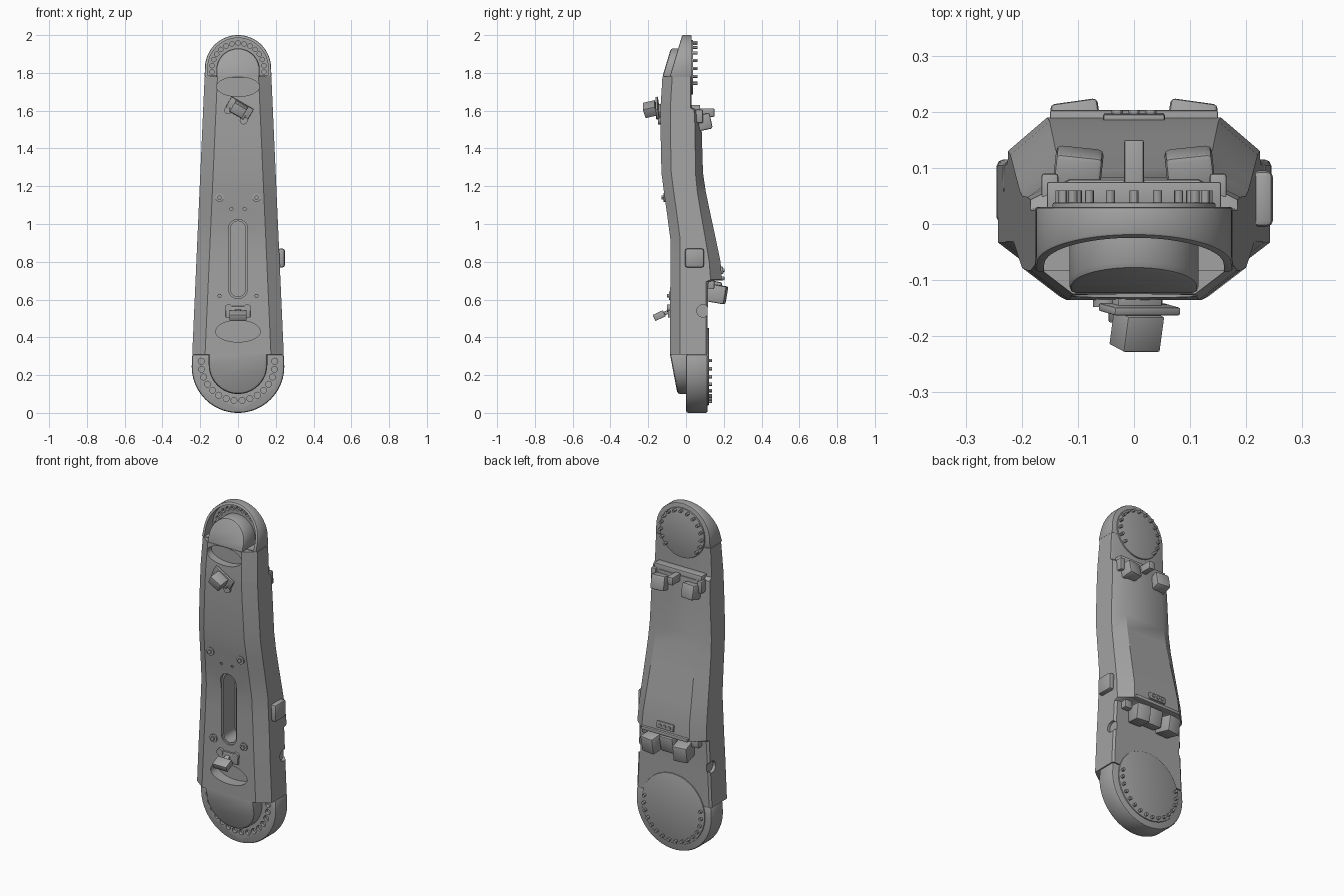
import bpy, bmesh, math
from mathutils import Matrix, Euler

if "Cube" in bpy.data.objects:
    bpy.data.objects.remove(bpy.data.objects["Cube"])

metal = bpy.data.materials.new("mid grey metal")
metal.diffuse_color = (0.36, 0.36, 0.36, 1)
metal.use_nodes = True
metal.node_tree.nodes["Principled BSDF"].inputs["Base Color"].default_value = metal.diffuse_color


def finish(name, bm, bevel=0.0):
    bmesh.ops.recalc_face_normals(bm, faces=bm.faces)
    me = bpy.data.meshes.new(name)
    bm.to_mesh(me)
    bm.free()
    me.materials.append(metal)
    ob = bpy.data.objects.new(name, me)
    bpy.context.collection.objects.link(ob)
    if bevel:
        m = ob.modifiers.new("bevel", 'BEVEL')
        m.width, m.segments, m.limit_method = bevel, 2, 'ANGLE'
        m.angle_limit = math.radians(40)
        bake(ob)
    return ob


def bake(ob):
    dg = bpy.context.evaluated_depsgraph_get()
    me = bpy.data.meshes.new_from_object(ob.evaluated_get(dg))
    ob.modifiers.clear()
    ob.data = me


def add_prism(bm, pts, y0, y1):
    front = [bm.verts.new((x, y0(z) if callable(y0) else y0, z)) for x, z in pts]
    back = [bm.verts.new((x, y1, z)) for x, z in pts]
    bm.faces.new(front)
    bm.faces.new(back[::-1])
    n = len(pts)
    for i in range(n):
        bm.faces.new((front[i], front[(i + 1) % n], back[(i + 1) % n], back[i]))


def prisms(name, outlines, y0, y1, bevel=0.0):
    bm = bmesh.new()
    for pts in outlines:
        add_prism(bm, pts, y0, y1)
    return finish(name, bm, bevel)


def arc(cx, cz, rx, rz, a0=0, a1=360, n=32):
    full = a1 - a0 == 360
    angles = [math.radians(a0 + (a1 - a0) * i / n) for i in range(n if full else n + 1)]
    return [(cx + rx * math.cos(a), cz + rz * math.sin(a)) for a in angles]


def circles(cx, cz, ring, r, a0, a1, count):
    return [arc(x, z, r, r, n=12) for x, z in arc(cx, cz, ring, ring, a0, a1, count - 1)]


def slot(r, z0, z1):
    return arc(0, z1 - r, r, r, 0, 180, 16) + arc(0, z0 + r, r, r, 180, 359.9, 16)


def box(name, loc, size, rot=(0, 0, 0), bevel=0.006):
    bm = bmesh.new()
    e = Euler([math.radians(a) for a in rot]).to_matrix().to_4x4()
    bmesh.ops.create_cube(bm, size=1, matrix=Matrix.Translation(loc) @ e @ Matrix.Diagonal((*size, 1)))
    return finish(name, bm, bevel)


def cut(ob, cutter):
    m = ob.modifiers.new("cut", 'BOOLEAN')
    m.object, m.operation, m.solver = cutter, 'DIFFERENCE', 'EXACT'
    bpy.context.view_layer.update()
    bake(ob)
    bpy.data.objects.remove(cutter)


def half_width(z):
    return 0.245 - (z - 0.25) * 0.0446


# arm shell: z, front y, back y, back chamfer
SECTIONS = [(0.31, -.085, .115, .01), (0.55, -.085, .115, .01), (0.695, -.083, .118, .012),
            (0.705, -.083, .19, .06), (0.80, -.083, .183, .06), (0.92, -.083, .158, .055),
            (1.05, -.10, .13, .05), (1.17, -.117, .105, .045), (1.27, -.13, .09, .04),
            (1.50, -.135, .083, .035), (1.60, -.135, .078, .035), (1.615, -.135, .03, .005),
            (1.78, -.125, .03, .005)]


def front_y(z):
    for a, b in zip(SECTIONS, SECTIONS[1:]):
        if a[0] <= z <= b[0]:
            return a[1] + (b[1] - a[1]) * (z - a[0]) / (b[0] - a[0])


bm = bmesh.new()
rings = []
for z, f, b, c in SECTIONS:
    w = half_width(z)
    k = 0.07 if c > 0.02 else 0.012
    half = [(w - .068, f), (w, f + .052), (w, b - c), (w - k, b)]
    loop = half + [(-x, y) for x, y in half[::-1]]
    rings.append([bm.verts.new((x, y, z)) for x, y in loop])
for lo, hi in zip(rings, rings[1:]):
    for i in range(8):
        j = (i + 1) % 8
        bm.faces.new((lo[i], lo[j], hi[j], hi[i]))
bm.faces.new(rings[0])
bm.faces.new(rings[-1])
shell = finish("arm_shell", bm)

# openings in the shell: hand scoops, long slot, pin holes, side notches
cut(shell, prisms("cutter", [arc(0, 1.727, .113, .052)], -.3, -.085))
lens = arc(0, .43, .118, .06, 0, 180, 20) + arc(0, .43, .118, .055, 180, 359.9, 20)
cut(shell, prisms("cutter", [lens], -.3, -.02))
cut(shell, prisms("cutter", [slot(.05, .605, 1.025)], -.3, -.075))
cut(shell, prisms("cutter", [slot(.04, .615, 1.015)], -.3, .03))
cut(shell, prisms("cutter", [arc(s * .035, 1.08, .008, .008, n=10) for s in (-1, 1)], -.3, -.08))
for s in (-1, 1):
    bm = bmesh.new()
    bmesh.ops.create_cone(bm, cap_ends=True, segments=24, radius1=.033, radius2=.033, depth=.06,
                          matrix=Matrix.Translation((s * .245, .09, .54)) @ Matrix.Rotation(math.pi / 2, 4, 'Y'))
    cut(shell, finish("cutter", bm))

# large lower joint: flange, bolt holes, nose
flange = prisms("lower_flange", [arc(0, .245, .245, .245, 180, 360, 48) + [(.243, .31), (-.243, .31)]],
                0.0, .115, .012)
cut(flange, prisms("cutter", circles(0, .26, .195, .016, 176, 364, 16), -.1, .02))
prisms("lower_nose", [arc(0, .255, .155, .155, 180, 360, 32) + [(.155, .32), (-.155, .32)]],
       lambda z: -.045 - (z - .1) * .19, .03, .014)
prisms("lower_disc", [arc(0, .245, .205, .205, n=48)], .1, .121, .003)
prisms("lower_pins", circles(0, .245, .185, .009, 170, 370, 16), .11, .137)

# small upper joint: sloped rim, recessed ring with holes, nose
rim = prisms("upper_flange", [arc(0, 1.825, .175, .175, 0, 180, 48) + [(-.177, 1.78), (.177, 1.78)]],
             lambda z: -.02 - (2 - z) * .3, .03, .006)
cut(rim, prisms("cutter", [arc(0, 1.825, .16, .16, 0, 180, 40) + [(-.16, 1.785), (.16, 1.785)]], -.3, -.005))
cut(rim, prisms("cutter", circles(0, 1.82, .138, .012, -6, 186, 15), -.1, .01))
prisms("upper_nose", [arc(0, 1.815, .115, .115, 0, 180, 32) + [(-.115, 1.775), (.115, 1.775)]],
       lambda z: -.08 - (1.93 - z) * .3, .01, .012)
prisms("upper_disc", [arc(0, 1.83, .145, .145, n=48)], .02, .038, .003)
prisms("upper_pins", circles(0, 1.83, .132, .008, -40, 220, 15), .03, .06)

# four bolts on the front
for z in (.62, 1.14):
    y = front_y(z)
    spots = [(s * .098, z) for s in (-1, 1)]
    prisms("bolt_washers", [arc(x, h, .023, .023, n=20) for x, h in spots], y - .007, y + .02)
    prisms("bolt_heads", [arc(x, h, .012, .012, n=6) for x, h in spots], y - .016, y + .01)

# lower front sensor on a small bracket
box("lower_bracket", (0, -.088, .535), (.13, .014, .06), bevel=.003)
prisms("lower_bracket_feet", [arc(s * .05, .555, .02, .02, n=16) for s in (-1, 1)], -.1, -.08)
box("lower_bracket_stem", (0, -.105, .53), (.03, .05, .02), (30, 0, 0), .002)
box("lower_sensor", (0, -.142, .515), (.09, .06, .035), (25, 0, 0), .003)

# upper front sensor, turned on its bracket
box("upper_bracket", (.01, -.152, 1.615), (.135, .014, .06), (8, 30, 0), .003)
box("upper_sensor", (.005, -.19, 1.608), (.075, .065, .055), (15, 30, 0), .003)
prisms("upper_bracket_feet", [arc(-.052, 1.602, .021, .021, n=16), arc(.03, 1.548, .021, .021, n=16)],
       -.148, -.12)
box("upper_bracket_stem", (0, -.143, 1.595), (.09, .03, .045), (0, 30, 0), .003)

# side pod
box("side_pod", (.229, .045, .82), (.038, .1, .1), bevel=.012)

# rear upper camera group
box("rear_upper_bracket", (0, .05, 1.6), (.31, .05, .06), bevel=.004)
box("rear_upper_connector", (0, .095, 1.59), (.035, .11, .045), bevel=.004)
for s in (-1, 1):
    box("rear_upper_camera", (s * .1, .093, 1.54), (.085, .075, .085), (12, 0, s * 6), .01)
    box("rear_upper_ear", (s * .15, .065, 1.57), (.03, .05, .07), bevel=.005)

# rear lower camera group under the shell edge
box("rear_shell_lip", (0, .185, .712), (.3, .036, .02), bevel=.004)
box("rear_lower_mount", (0, .14, .65), (.09, .09, .1), (-12, 0, 0), .012)
for s in (-1, 1):
    box("rear_lower_camera", (s * .1, .163, .63), (.085, .1, .095), (-10, 0, s * -8), .008)
    box("rear_lower_ear", (s * .16, .125, .68), (.05, .05, .05), bevel=.006)

# rear badge plate with three buttons
box("rear_badge", (0, .19, .755), (.11, .014, .04), (4, 0, 0), .005)
prisms("rear_badge_buttons", [arc(x, .755, .01, .01, n=12) for x in (-.03, 0, .03)], .19, .203)

for ob in bpy.context.collection.objects:
    ob.select_set(True)
    bpy.context.view_layer.objects.active = ob
bpy.ops.object.shade_smooth_by_angle(angle=math.radians(30))
